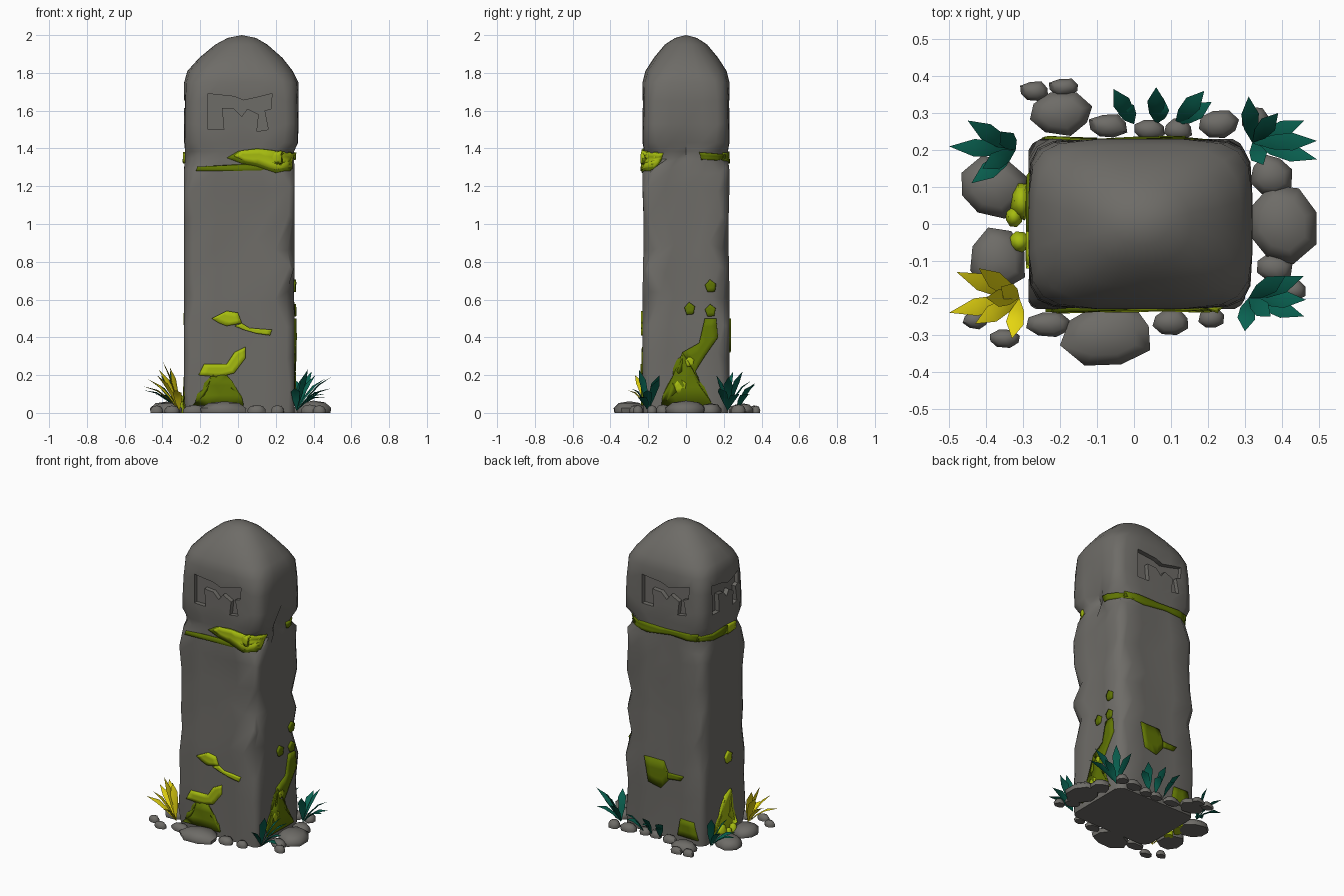
import bpy, bmesh, math, random
from mathutils import Vector
from mathutils.bvhtree import BVHTree

if "Cube" in bpy.data.objects:
    bpy.data.objects.remove(bpy.data.objects["Cube"])

random.seed(4)


def material(name, col):
    m = bpy.data.materials.new(name)
    m.diffuse_color = (*col, 1)
    m.use_nodes = True
    m.node_tree.nodes["Principled BSDF"].inputs["Base Color"].default_value = m.diffuse_color
    return m


STONE = material("stone grey", (0.155, 0.149, 0.136))
MOSS = material("bright moss", (0.38, 0.50, 0.005))
DARK = material("dark moss", (0.115, 0.175, 0.001))
TEAL = material("teal leaf", (0.003, 0.125, 0.085))
YELLOW = material("yellow leaf", (0.87, 0.74, 0.006))


def finish(name, bm, mat, smooth=None):
    bmesh.ops.recalc_face_normals(bm, faces=bm.faces[:])
    me = bpy.data.meshes.new(name)
    bm.to_mesh(me)
    bm.free()
    ob = bpy.data.objects.new(name, me)
    bpy.context.collection.objects.link(ob)
    me.materials.append(mat)
    if smooth:
        shade(ob, smooth)
    return ob


def shade(ob, deg):
    bpy.ops.object.select_all(action='DESELECT')
    ob.select_set(True)
    bpy.context.view_layer.objects.active = ob
    bpy.ops.object.shade_smooth_by_angle(angle=math.radians(deg))


def bridge(bm, a, b):
    n = len(a)
    for i in range(n):
        bm.faces.new((a[i], a[(i + 1) % n], b[(i + 1) % n], b[i]))


def cap(bm, ring, point):
    v = bm.verts.new(point)
    for i in range(len(ring)):
        bm.faces.new((ring[i], ring[(i + 1) % len(ring)], v))


# Pillar: stacked rings (z, x0, x1, half depth, corner chip, roundness power or 0 for chipped)
LEVELS = [(0, -.28, .30, .225, .05, 0), (.12, -.285, .30, .23, .03, 0), (.3, -.285, .30, .23, .05, 0),
          (.48, -.285, .30, .23, .03, 0), (.62, -.285, .295, .23, .075, 0), (.76, -.285, .30, .228, .04, 0),
          (.88, -.285, .30, .225, .08, 0), (1.03, -.285, .30, .225, .05, 0), (1.18, -.285, .30, .23, .045, 0),
          (1.28, -.285, .30, .23, .06, 0), (1.345, -.28, .295, .222, .09, 0), (1.385, -.28, .297, .222, .085, 0),
          (1.43, -.285, .318, .23, .07, 7), (1.53, -.285, .32, .23, .06, 7), (1.65, -.285, .32, .23, .06, 6),
          (1.75, -.285, .32, .23, .07, 4.6), (1.81, -.268, .29, .215, .09, 3.4), (1.88, -.205, .235, .17, .08, 2.7),
          (1.95, -.12, .155, .112, .05, 2.2), (1.985, -.055, .095, .058, .025, 2)]


def pillar():
    bm = bmesh.new()
    rings = []
    for z, x0, x1, d, chip, power in LEVELS:
        low = 0 < z < 1.3
        cx, a_, b_ = (x0 + x1) / 2, (x1 - x0) / 2, d
        c = [chip * (1 if power else random.uniform(.6, 1.4)) for _ in range(4)]
        sides = [((x0 + c[0], -d), (x1 - c[1], -d), (0, 1)), ((x1, -d + c[1]), (x1, d - c[2]), (-1, 0)),
                 ((x1 - c[2], d), (x0 + c[3], d), (0, -1)), ((x0, d - c[3]), (x0, -d + c[0]), (1, 0))]
        ring = []
        for s, (a, b, n) in enumerate(sides):
            pts = [Vector(a).lerp(Vector(b), k / 4) for k in range(5)]
            for k in (1, 2, 3):
                pts[k] += Vector(n) * (random.uniform(0, .014) if low else 0)
            if s == 1 and 1.34 < z < 1.44:      # notch on the right of the neck
                pts[2].x -= .04
            # rounded middle of the corner
            e, nxt = Vector(b), Vector(sides[(s + 1) % 4][0])
            out = Vector((math.copysign(1, e.x - cx), math.copysign(1, e.y)))
            pts.append((e + nxt) / 2 + out * c[(s + 1) % 4] * .13)
            for p in pts:
                if power:
                    r = (abs((p.x - cx) / a_) ** power + abs(p.y / b_) ** power) ** (1 / power)
                    r = r if not (s == 1 and z < 1.44 and p == pts[2]) else 1
                    p.x, p.y = cx + (p.x - cx) / r, p.y / r
                wob = random.uniform(-.025, .025) if low else 0
                ring.append(bm.verts.new((p.x, p.y, z + wob)))
        rings.append(ring)
    for a, b in zip(rings, rings[1:]):
        bridge(bm, a, b)
    bm.faces.new(rings[0])
    cap(bm, rings[-1], (.02, 0, 2))
    return finish("stone_pillar", bm, STONE)


# Sides of the pillar: (u, depth) -> xy position
SIDE = {"front": lambda u, d: (u, -d), "back": lambda u, d: (-u, d),
        "right": lambda u, d: (d, u), "left": lambda u, d: (-d, -u)}

stone = pillar()

# Carved hook symbols on three faces of the head
GLYPH = [(-.16, 1.5), (-.16, 1.69), (-.02, 1.675), (.03, 1.655), (.1, 1.67), (.18, 1.69), (.175, 1.61),
         (.14, 1.6), (.16, 1.5), (.1, 1.49), (.11, 1.58), (.05, 1.61), (.02, 1.57), (-.02, 1.61),
         (-.085, 1.615), (-.075, 1.5)]
for side, width, d in (("front", 1, .23), ("back", 1, .23), ("left", .8, .285)):
    bm = bmesh.new()
    rows = [[bm.verts.new((*SIDE[side](u * width, dep), z)) for u, z in GLYPH]
            for dep in (d - .03, d + .1)]
    bridge(bm, *rows)
    for r in rows:
        bm.faces.new(r)
    cut = finish("glyph_cutter", bm, STONE)
    cut.hide_render = True
    mod = stone.modifiers.new("carve", 'BOOLEAN')
    mod.object, mod.operation, mod.solver = cut, 'DIFFERENCE', 'EXACT'
    bpy.context.view_layer.objects.active = stone
    bpy.ops.object.modifier_apply(modifier=mod.name)
    bpy.data.objects.remove(cut)
shade(stone, 48)

# Moss patches draped on the pillar
bpy.context.view_layer.update()
tree = BVHTree.FromObject(stone, bpy.context.evaluated_depsgraph_get())


def moss(side, mat, pts, thick=.024):
    bm = bmesh.new()
    bm.faces.new([bm.verts.new((u, 0, z)) for u, z in pts])
    bmesh.ops.triangulate(bm, faces=bm.faces[:])
    bmesh.ops.subdivide_edges(bm, edges=bm.edges[:], cuts=2, use_grid_fill=True)
    for v in bm.verts:
        o = Vector((*SIDE[side](v.co.x, 1), v.co.z))
        hit = tree.ray_cast(o, Vector((*SIDE[side](0, -1), 0)))[0]
        v.co = hit if hit else Vector((*SIDE[side](v.co.x, .23), v.co.z))
    ob = finish("moss_" + side, bm, mat, 50)
    sol = ob.modifiers.new("thickness", 'SOLIDIFY')
    sol.thickness, sol.offset = thick, 0


def spot(side, mat, u, z, r):
    moss(side, mat, [(u + r * math.cos(a), z + r * 1.2 * math.sin(a))
                     for a in [.4 + i * math.tau / 5 for i in range(5)]])


moss("front", MOSS, [(-.02, 1.36), (.02, 1.39), (.12, 1.395), (.28, 1.375), (.28, 1.30), (.2, 1.285), (.1, 1.32), (.04, 1.33)])
moss("front", DARK, [(-.06, 1.35), (0, 1.385), (.1, 1.4), (.28, 1.38), (.285, 1.29), (.2, 1.27), (.1, 1.305), (.02, 1.32)], .014)
moss("front", MOSS, [(-.14, .5), (-.06, .54), (0, .53), (.02, .475), (-.06, .46), (-.1, .475)])
moss("front", MOSS, [(.02, .475), (.06, .45), (.18, .44), (.17, .41), (.1, .42), (.03, .44), (-.02, .46)])
moss("front", MOSS, [(.04, .35), (-.02, .32), (-.06, .26), (-.18, .26), (-.21, .2), (-.1, .19), (-.02, .21), (.04, .29)])
moss("front", DARK, [(-.24, .04), (-.17, .1), (-.14, .2), (-.06, .2), (-.05, .14), (.02, .09), (.03, .04)])
moss("right", DARK, [(-.13, .04), (-.05, .11), (-.08, .18), (-.02, .22), (-.02, .32), (.07, .37), (.1, .5), (.16, .5),
                     (.17, .4), (.1, .3), (.05, .22), (.09, .12), (.14, .04)])
moss("right", MOSS, [(-.23, 1.38), (-.12, 1.375), (-.13, 1.34), (-.2, 1.32), (-.23, 1.32)])
moss("right", DARK, [(-.23, 1.35), (-.13, 1.345), (-.19, 1.28), (-.23, 1.28)], .02)
moss("right", DARK, [(.07, 1.38), (.2, 1.37), (.2, 1.335), (.08, 1.34)])
for u, z in ((.02, .55), (.13, .67), (.13, .54)):
    spot("right", DARK, u, z, .03)
spot("right", MOSS, -.03, .14, .035)
spot("right", MOSS, .02, .27, .025)
moss("back", DARK, [(-.24, 1.38), (0, 1.375), (.23, 1.385), (.23, 1.335), (.05, 1.345), (-.12, 1.32), (-.24, 1.335)], .018)
moss("back", DARK, [(-.14, .5), (0, .5), (.03, .43), (.03, .38), (-.02, .32), (-.11, .34)], .018)
moss("back", DARK, [(.03, .43), (.14, .43), (.12, .4), (.02, .39)], .018)
moss("back", DARK, [(.1, .04), (.12, .15), (.22, .15), (.25, .04)], .018)
moss("left", DARK, [(-.2, 1.375), (.02, 1.38), (.02, 1.33), (-.2, 1.335)])
moss("left", MOSS, [(.02, 1.38), (.11, 1.375), (.1, 1.33), (.02, 1.32)])
moss("left", MOSS, [(-.12, .04), (-.06, .12), (.0, .16), (0, .25), (.07, .28), (.07, .18), (.04, .11), (.12, .04)])
spot("left", MOSS, .04, .5, .035)


# Rocks around the foot
def rock(name, x, y, rx, ry, h, mat=STONE, n=8):
    bm = bmesh.new()
    jit = [random.uniform(.88, 1.08) for _ in range(n)]
    rings = []
    for z, s in ((0, .95), (.4, 1), (.85, .66)):
        rings.append([bm.verts.new((x + rx * s * jit[i] * math.cos(i * math.tau / n + .3),
                                    y + ry * s * jit[i] * math.sin(i * math.tau / n + .3), z * h))
                      for i in range(n)])
    bridge(bm, rings[0], rings[1])
    bridge(bm, rings[1], rings[2])
    bm.faces.new(rings[0])
    cap(bm, rings[2], (x, y, h))
    finish(name, bm, mat, 60)


ROCKS = [(-.38, .1, .1, .085), (-.37, -.1, .08, .09), (-.07, -.3, .13, .09), (-.23, -.27, .06, .035),
         (-.35, -.31, .045, .025), (-.43, -.26, .035, .025), (.1, -.265, .05, .035), (.21, -.255, .035, .03),
         (.4, 0, .1, .11), (.38, -.12, .05, .04), (.37, .13, .06, .06), (.43, -.18, .035, .03),
         (.23, .27, .055, .04), (.12, .255, .04, .03), (.04, .255, .045, .03), (-.07, .265, .055, .035),
         (-.2, .3, .09, .06), (-.27, .36, .04, .028), (-.19, .37, .045, .025), (.33, .28, .04, .04)]
for r in ROCKS:
    rock("foot_rock", *r, .03 + .35 * min(r[2], r[3]))
for m in ((-.305, .06, .028, .05, .1), (-.325, .02, .025, .03, .07), (-.31, -.05, .03, .03, .07)):
    rock("moss_mound", *m, MOSS)


# Leaf clumps: each leaf is a flat curved blade from the base to a tip
def clump(name, bx, by, mat, tips):
    bm = bmesh.new()
    base = Vector((bx, by, .01))
    for tip in tips:
        tip = Vector(tip)
        run = tip - base
        side = Vector((-run.y, run.x, 0)).normalized()
        up = run.cross(side).normalized()
        rings = []
        for t, w in ((.3, .019), (.62, .024)):
            c = base + run * t + Vector((0, 0, .03 * math.sin(math.pi * t)))
            rings.append([bm.verts.new(c + o) for o in (side * w, up * .004, -side * w, -up * .004)])
        bridge(bm, *rings)
        cap(bm, rings[0], base)
        cap(bm, rings[1], tip)
    finish(name, bm, mat, 60)


clump("leaf_clump_front_right", .31, -.2, TEAL, [(.465, -.205, .12), (.46, -.25, .08), (.46, -.14, .18), (.41, -.14, .2),
                                                 (.3, -.29, .13), (.37, -.25, .23)])
clump("leaf_clump_back_right", .32, .22, TEAL, [(.495, .175, .13), (.495, .225, .19), (.46, .28, .1), (.39, .3, .22),
                                                (.31, .345, .17), (.35, .16, .2)])
clump("leaf_clump_back_left", -.32, .2, TEAL, [(-.5, .21, .12), (-.45, .28, .16), (-.44, .11, .1), (-.41, .15, .2),
                                               (-.36, .25, .22)])
clump("leaf_clump_yellow", -.31, -.2, YELLOW, [(-.5, -.24, .14), (-.48, -.13, .18), (-.42, -.12, .23), (-.33, -.31, .12),
                                               (-.43, -.27, .2), (-.4, -.2, .275), (-.36, -.17, .24)])
for bx, tip in ((0, (-.055, .365, .15)), (.06, (.06, .37, .16)), (.11, (.19, .36, .15))):
    clump("small_leaf_back", bx, .27, TEAL, [tip, (tip[0] + .02, tip[1] - .03, .1)])
